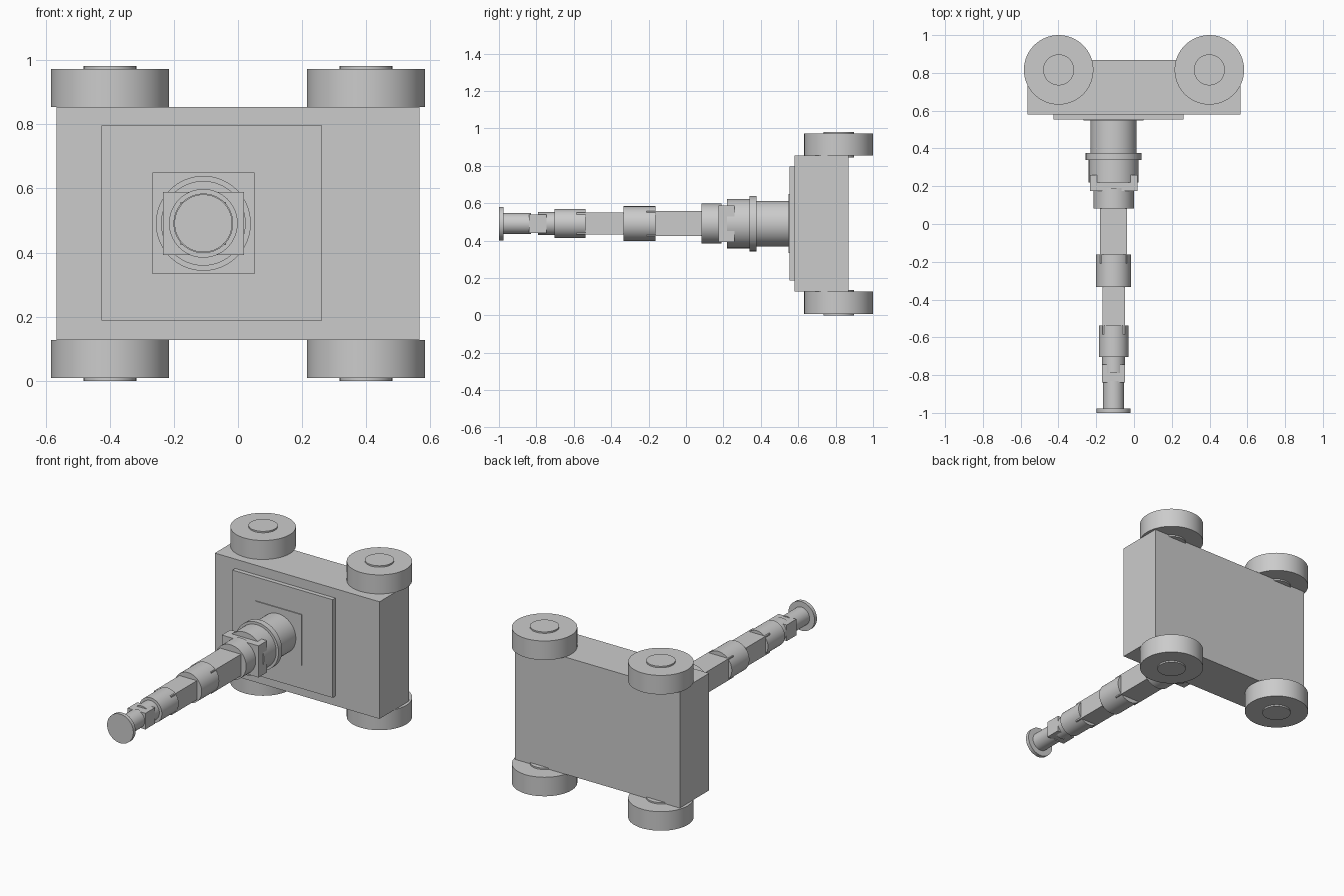
import bpy
import math

if "Cube" in bpy.data.objects:
    bpy.data.objects.remove(bpy.data.objects["Cube"])

AX, AZ = -0.108, 0.491   # arm axis position in x and z


def box(name, x, y, z):
    """Box from (min, max) ranges."""
    bpy.ops.mesh.primitive_cube_add(size=1, location=[(r[0] + r[1]) / 2 for r in (x, y, z)])
    ob = bpy.context.object
    ob.name = name
    ob.scale = [r[1] - r[0] for r in (x, y, z)]
    bpy.ops.object.transform_apply(location=False, rotation=False, scale=True)
    return ob


def cylinder(name, loc, radius, depth, along_y=False):
    rot = (math.pi / 2, 0, 0) if along_y else (0, 0, 0)
    bpy.ops.mesh.primitive_cylinder_add(vertices=64, radius=radius, depth=depth,
                                        location=loc, rotation=rot)
    ob = bpy.context.object
    ob.name = name
    bpy.ops.object.shade_smooth_by_angle(angle=math.radians(30))
    return ob


def arm_cyl(name, y0, y1, r):
    return cylinder(name, (AX, (y0 + y1) / 2, AZ), r, y1 - y0, True)


def arm_box(name, y0, y1, hx, hz):
    return box(name, (AX - hx, AX + hx), (y0, y1), (AZ - hz, AZ + hz))


# Chassis and mounting plates
box("chassis", (-0.565, 0.565), (0.58, 0.868), (0.128, 0.854))
box("deck_plate", (-0.425, 0.262), (0.553, 0.59), (0.188, 0.796))
arm_box("arm_mount_plate", 0.547, 0.56, 0.159, 0.158)

# Wheels with slightly proud hubs
for side, sx in (("left", -1), ("right", 1)):
    for level, z in (("lower", 0.068), ("upper", 0.913)):
        loc = (sx * 0.399, 0.816, z)
        cylinder(f"{level}_{side}_wheel", loc, 0.184, 0.118)
        cylinder(f"{level}_{side}_hub", loc, 0.082, 0.136)

# Arm base and shoulder
arm_cyl("arm_base", 0.37, 0.55, 0.122)
arm_cyl("base_flange", 0.34, 0.376, 0.148)
arm_cyl("turntable", 0.22, 0.345, 0.132)
arm_box("shoulder_bracket", 0.175, 0.26, 0.126, 0.098)
arm_cyl("shoulder_joint", 0.082, 0.19, 0.107)

# Links and joints
arm_box("upper_link", -0.21, 0.10, 0.071, 0.067)
arm_cyl("elbow_joint", -0.334, -0.162, 0.093)
arm_box("fore_link", -0.585, -0.32, 0.06, 0.059)
arm_cyl("wrist_joint", -0.703, -0.538, 0.078)

# Wrist and tool flange
arm_cyl("wrist_collar", -0.79, -0.69, 0.061)
arm_box("wrist_block", -0.84, -0.745, 0.061, 0.05)
arm_cyl("wrist_roll", -0.98, -0.83, 0.056)
arm_cyl("tool_flange", -1.0, -0.977, 0.09)
